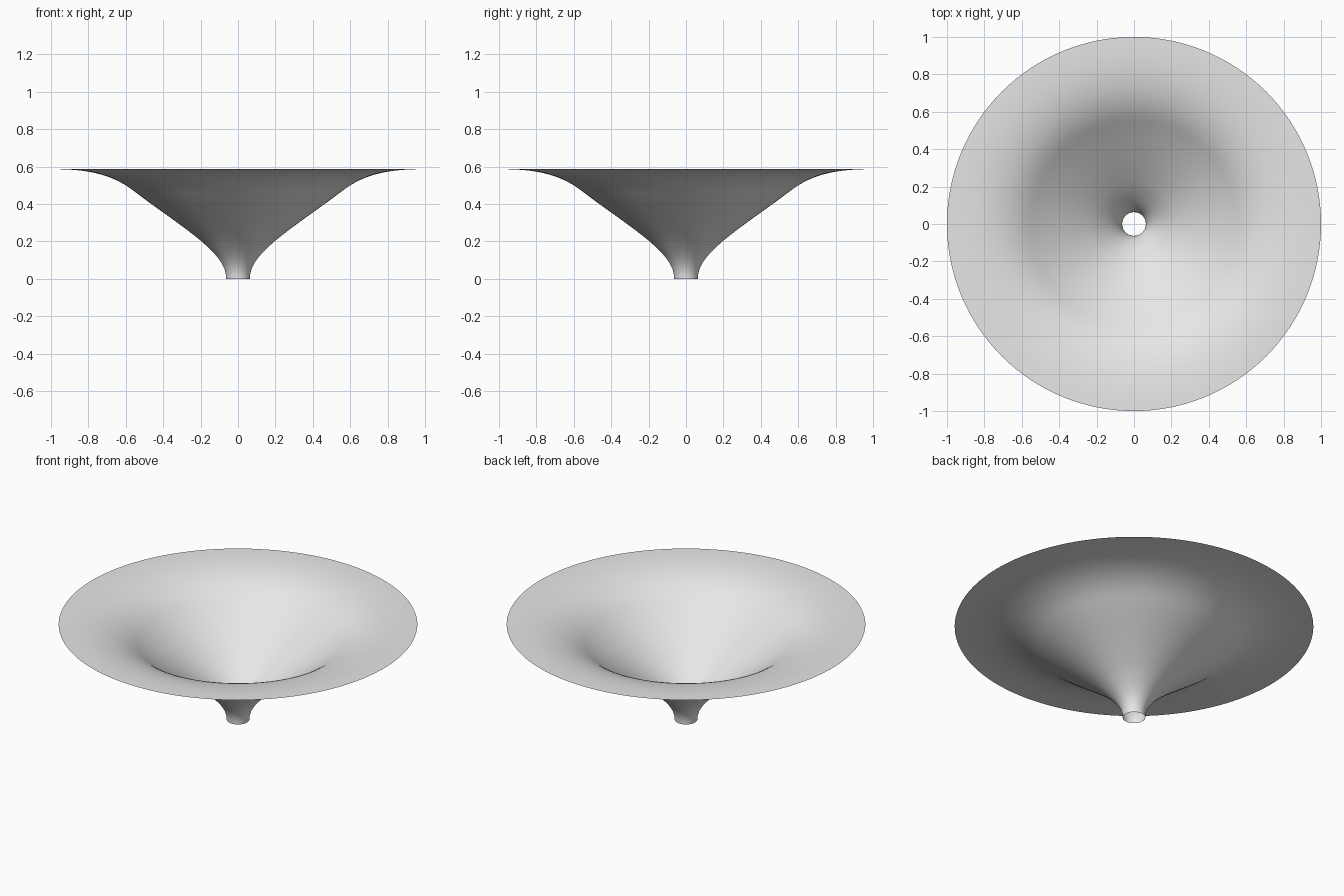
import bpy, bmesh, math
from mathutils import Vector
from mathutils.geometry import interpolate_bezier

SIDES = 128

cube = bpy.data.objects.get("Cube")
if cube:
    bpy.data.objects.remove(cube, do_unlink=True)

# Plain grey material
grey = bpy.data.materials.new("light grey")
grey.use_nodes = True
colour = (0.8, 0.8, 0.8, 1)
grey.diffuse_color = colour
grey.node_tree.nodes["Principled BSDF"].inputs["Base Color"].default_value = colour

# Profile as (radius, height) Bezier segments: throat, sloping wall, flared rim
segments = [
    ((0.063, 0), (0.063, 0.075), (0.12, 0.135), (0.2, 0.205)),
    ((0.2, 0.205), (0.31, 0.295), (0.44, 0.38), (0.55, 0.465)),
    ((0.55, 0.465), (0.67, 0.56), (0.8, 0.587), (1, 0.587)),
]
profile = []
for seg in segments:
    a, ha, hb, b = (Vector((r, 0, z)) for r, z in seg)
    points = interpolate_bezier(a, ha, hb, b, 16)
    profile += points if not profile else points[1:]

# Open funnel: spin the profile around the vertical axis
bm = bmesh.new()
verts = [bm.verts.new(p) for p in profile]
edges = [bm.edges.new(pair) for pair in zip(verts, verts[1:])]
bmesh.ops.spin(bm, geom=verts + edges, cent=(0, 0, 0), axis=(0, 0, 1),
               angle=math.tau, steps=SIDES, use_merge=True)
bmesh.ops.remove_doubles(bm, verts=bm.verts[:], dist=0.0001)
for f in bm.faces:
    f.smooth = True
    f.normal_update()
# Turn the faces towards the inside of the funnel
if sum(f.normal.z for f in bm.faces) < 0:
    bmesh.ops.reverse_faces(bm, faces=bm.faces[:])

mesh = bpy.data.meshes.new("funnel")
bm.to_mesh(mesh)
bm.free()
mesh.materials.append(grey)
funnel = bpy.data.objects.new("funnel", mesh)
bpy.context.collection.objects.link(funnel)
